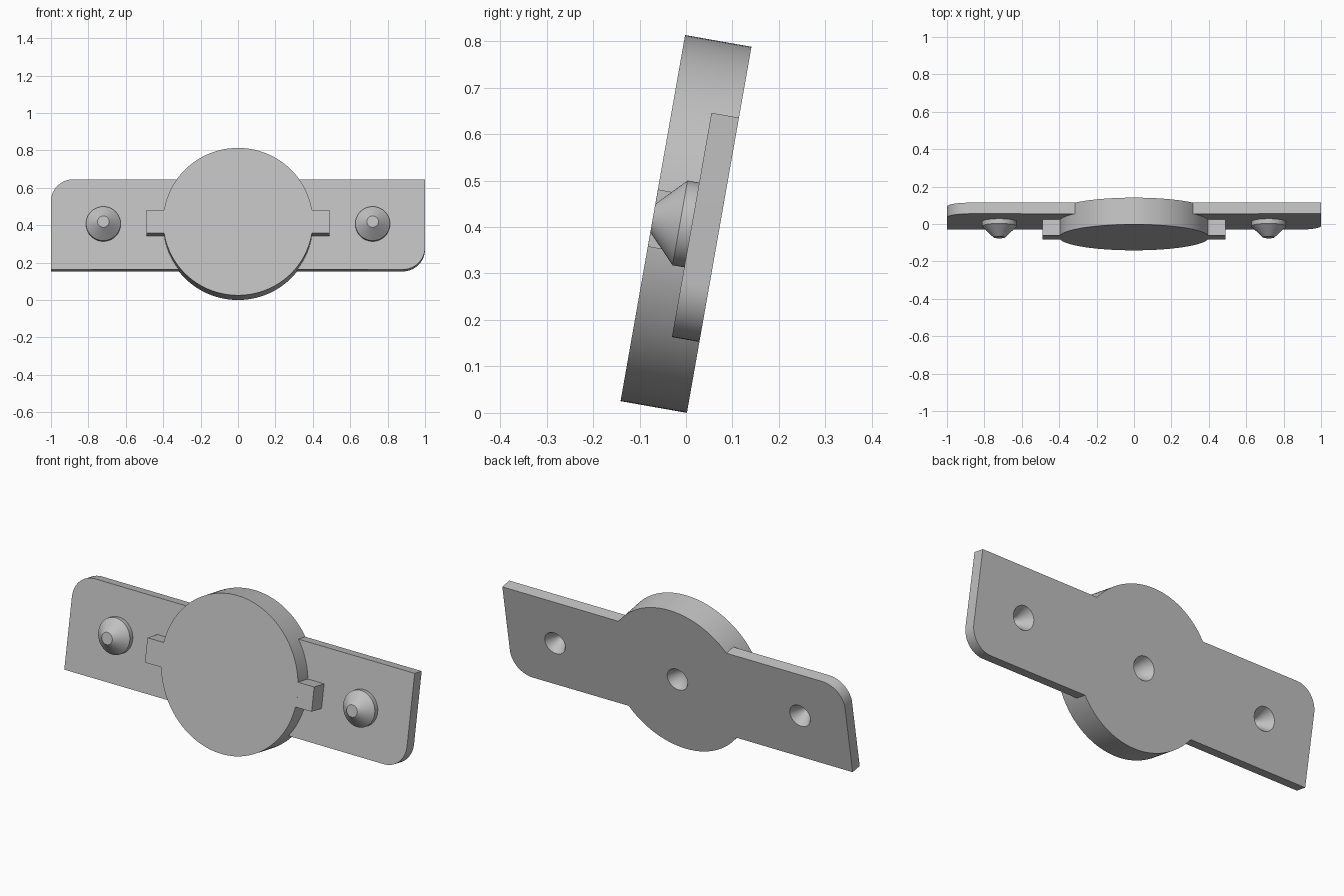
import bpy, bmesh
from math import radians, sin, cos, asin, pi
from mathutils import Matrix

cube = bpy.data.objects.get("Cube")
if cube:
    bpy.data.objects.remove(cube)

grey = bpy.data.materials.new("light_grey")
grey.use_nodes = True
grey.diffuse_color = (0.53, 0.53, 0.53, 1)
grey.node_tree.nodes["Principled BSDF"].inputs["Base Color"].default_value = grey.diffuse_color

# Parts are modelled upright (y = depth, z = height), then leaned back
FRONT, PLATE, BACK = -0.0725, 0.0125, 0.0725
DISC_R, HALF_H, CORNER, KNOB_X = 0.4, 0.245, 0.12, 0.72
LEAN = Matrix.Translation((0, 0, 0.4066)) @ Matrix.Rotation(radians(-10), 4, "X")


def finish(name, bm):
    bmesh.ops.recalc_face_normals(bm, faces=bm.faces)
    mesh = bpy.data.meshes.new(name)
    bm.to_mesh(mesh)
    bm.free()
    mesh.materials.append(grey)
    obj = bpy.data.objects.new(name, mesh)
    obj.matrix_world = LEAN
    bpy.context.collection.objects.link(obj)
    return obj


def prism(name, outline, y0, y1):
    bm = bmesh.new()
    face = bm.faces.new([bm.verts.new((x, y0, z)) for x, z in outline])
    new = bmesh.ops.extrude_face_region(bm, geom=[face])["geom"]
    verts = [v for v in new if isinstance(v, bmesh.types.BMVert)]
    bmesh.ops.translate(bm, verts=verts, vec=(0, y1 - y0, 0))
    return finish(name, bm)


def lathe(name, x, profile, segments=64):
    # Closed (radius, depth) profile spun round the depth axis
    bm = bmesh.new()
    verts = [bm.verts.new((x + r, y, 0)) for r, y in profile]
    edges = [bm.edges.new(pair) for pair in zip(verts, verts[1:])]
    bmesh.ops.spin(bm, geom=verts + edges, cent=(x, 0, 0), axis=(0, 1, 0),
                   angle=2 * pi, steps=segments)
    bmesh.ops.remove_doubles(bm, verts=bm.verts, dist=1e-5)
    return finish(name, bm)


def arc(cx, cz, r, a0, a1, n):
    return [(cx + r * cos(a0 + (a1 - a0) * i / n),
             cz + r * sin(a0 + (a1 - a0) * i / n)) for i in range(n + 1)]


def activate(obj):
    bpy.ops.object.select_all(action="DESELECT")
    obj.select_set(True)
    bpy.context.view_layer.objects.active = obj


def drill(x, objects):
    # Conical socket sunk from the back
    cutter = lathe("socket_cutter", x, [(0, -0.0275), (0.072, 0.0925), (0, 0.0925)], 48)
    cutter.hide_render = True
    for obj in objects:
        activate(obj)
        mod = obj.modifiers.new("socket", "BOOLEAN")
        mod.operation, mod.solver, mod.object = "DIFFERENCE", "EXACT", cutter
        bpy.ops.object.modifier_apply(modifier=mod.name)
    bpy.data.objects.remove(cutter)


# Central disc
disc = lathe("central_disc", 0, [(0, FRONT), (DISC_R, FRONT), (DISC_R, BACK), (0, BACK)], 128)
drill(0, [disc])
parts = [disc]

for side, label in ((1, "left"), (-1, "right")):
    # Wing plate wrapping the disc, one outer corner rounded
    a = asin(HALF_H / DISC_R)
    outline = arc(0, 0, DISC_R - 0.001, a, -a, 24)
    outline += arc(1 - CORNER, CORNER - HALF_H, CORNER, -pi / 2, 0, 12)
    outline.append((1, HALF_H))
    wing = prism(label + "_wing", [(side * x, side * z) for x, z in outline], PLATE, BACK)

    # Conical knob on the wing
    knob = lathe(label + "_knob", side * KNOB_X,
                 [(0, FRONT), (0.031, FRONT), (0.0925, -0.013), (0.0925, PLATE), (0, PLATE)])
    drill(side * KNOB_X, [wing, knob])

    # Small square tab at the disc rim
    tab = prism(label + "_tab", [(side * x, z) for x, z in
                ((0.37, -0.0625), (0.49, -0.0625), (0.49, 0.0625), (0.37, 0.0625))],
                FRONT + 0.0002, PLATE)
    parts += [wing, knob, tab]

for obj in parts:
    activate(obj)
    bpy.ops.object.shade_smooth_by_angle(angle=radians(30))
